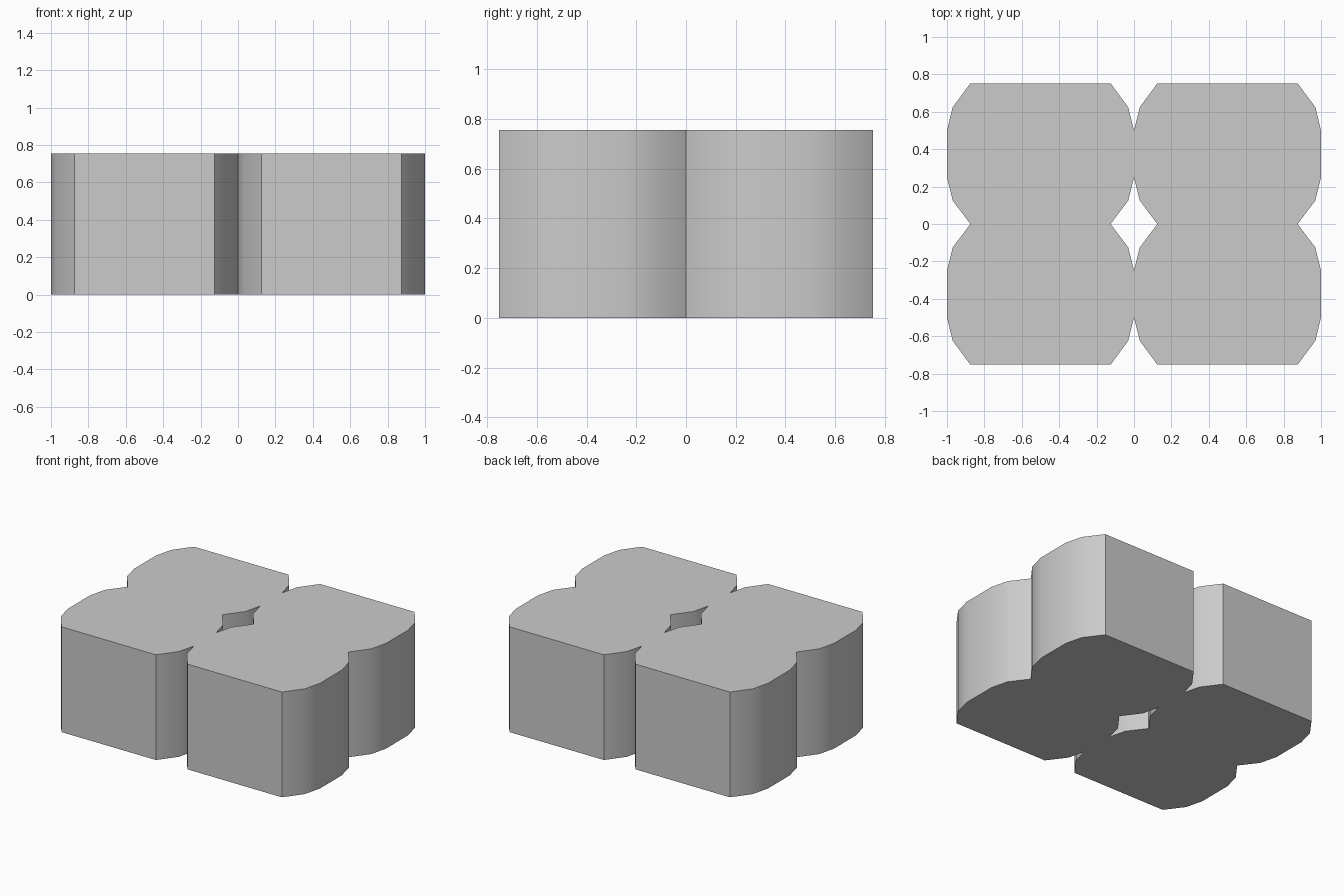
import bpy, bmesh, math

if "Cube" in bpy.data.objects:
    bpy.data.objects.remove(bpy.data.objects["Cube"])

HEIGHT = 0.755
# Outer side of one lobe, as (offset from the lobe's centre line, y)
ARC = [(0.375, 0.0), (0.469, 0.125), (0.5, 0.25), (0.5, 0.5), (0.469, 0.625), (0.375, 0.752)]


def half_outline(cx):
    # Two lobes end to end, mirrored in both directions
    right = [(x, -y) for x, y in reversed(ARC)] + ARC[1:]
    left = [(-x, y) for x, y in reversed(right)]
    return [(cx + x, y) for x, y in right + left]


def prism(name, outline):
    bm = bmesh.new()
    base = bm.faces.new([bm.verts.new((x, y, 0)) for x, y in outline])
    top = bmesh.ops.extrude_face_region(bm, geom=[base], use_keep_orig=True)
    verts = [g for g in top["geom"] if isinstance(g, bmesh.types.BMVert)]
    bmesh.ops.translate(bm, verts=verts, vec=(0, 0, HEIGHT))
    bmesh.ops.recalc_face_normals(bm, faces=bm.faces[:])
    mesh = bpy.data.meshes.new(name)
    bm.to_mesh(mesh)
    bm.free()
    obj = bpy.data.objects.new(name, mesh)
    bpy.context.collection.objects.link(obj)
    # Rounded sides smooth, corners and caps crisp
    bpy.ops.object.select_all(action='DESELECT')
    obj.select_set(True)
    bpy.context.view_layer.objects.active = obj
    bpy.ops.object.shade_smooth_by_angle(angle=math.radians(30))
    return obj


# Left and right double-lobed blocks, touching at x = 0
for name, cx in (("left_block", -0.5), ("right_block", 0.5)):
    prism(name, half_outline(cx))
